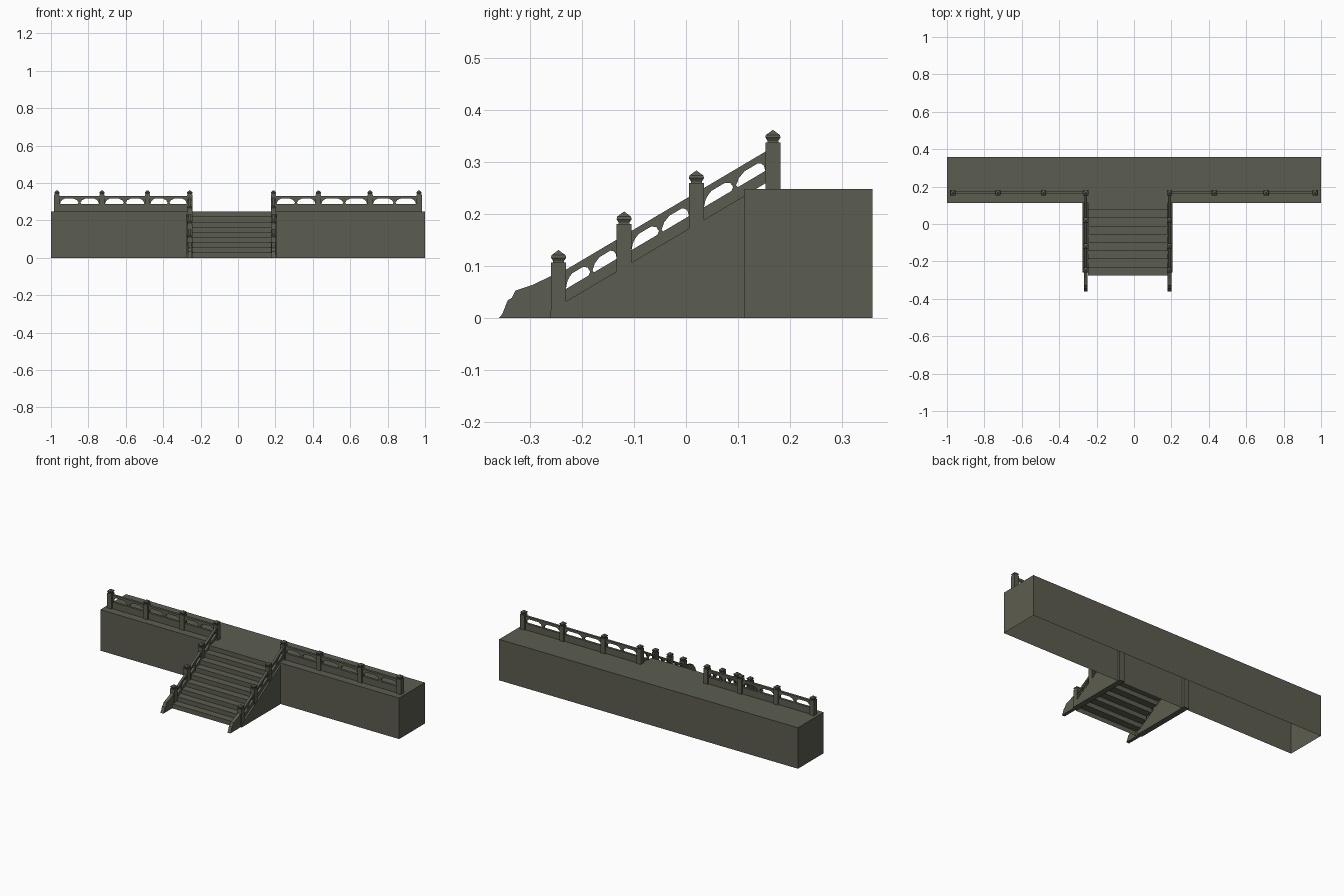
import bpy, bmesh

if "Cube" in bpy.data.objects:
    bpy.data.objects.remove(bpy.data.objects["Cube"])

stone = bpy.data.materials.new("grey_green_stone")
stone.diffuse_color = (0.108, 0.110, 0.080, 1)
stone.use_nodes = True
stone.node_tree.nodes["Principled BSDF"].inputs["Base Color"].default_value = stone.diffuse_color

TOP = 0.248            # terrace level
CX, OFF = -0.034, 0.224  # stair centre and balustrade offset
SIDES = (CX - OFF, CX + OFF)
SLOPE = 0.592
RAIL_Y = 0.167


def finish(bm, name, normals=True):
    if normals:
        bmesh.ops.recalc_face_normals(bm, faces=bm.faces)
    me = bpy.data.meshes.new(name)
    bm.to_mesh(me)
    bm.free()
    me.materials.append(stone)
    ob = bpy.data.objects.new(name, me)
    bpy.context.collection.objects.link(ob)
    return ob


def prism(bm, pts, axis, c, half):
    """Extrude a (s, z) outline; axis is the direction of thickness."""
    def loc(s, z, t):
        return (t, s, z) if axis == 'X' else (s, t, z)
    a = [bm.verts.new(loc(s, z, c - half)) for s, z in pts]
    b = [bm.verts.new(loc(s, z, c + half)) for s, z in pts]
    bm.faces.new(a)
    bm.faces.new(b[::-1])
    n = len(pts)
    for i in range(n):
        j = (i + 1) % n
        bm.faces.new((a[i], b[i], b[j], a[j]))


def stair_top(y):      # top line of sloping handrail
    return 0.096 + SLOPE * (y + 0.226)


def cheek_line(y):
    return stair_top(y) - 0.061


def post(name, x, y, z0f, z0b, top):
    """Square post with flared pyramid cap; base may be cut on the slope."""
    bm = bmesh.new()
    h = 0.0145
    prism(bm, [(y - h, z0f), (y + h, z0b), (y + h, top), (y - h, top)], 'X', x, h)
    rings = []
    for r, z in ((0.0105, 0), (0.0105, 0.003), (0.0145, 0.009), (0.0135, 0.014)):
        rings.append([bm.verts.new((x + sx * r, y + sy * r, top + z))
                      for sx, sy in ((-1, -1), (1, -1), (1, 1), (-1, 1))])
    for lo, hi in zip(rings, rings[1:]):
        for i in range(4):
            j = (i + 1) % 4
            bm.faces.new((lo[i], lo[j], hi[j], hi[i]))
    tip = bm.verts.new((x, y, top + 0.024))
    for i in range(4):
        bm.faces.new((rings[-1][i], rings[-1][(i + 1) % 4], tip))
    finish(bm, name)


def panel(name, a, b, axis, c, line, rail, hole, base):
    """Slab, handrail, corner brackets and central vase between two posts."""
    bm = bmesh.new()
    L, m = b - a, (a + b) / 2
    def add(pts, half):
        prism(bm, [(s, line(s) + dz) for s, dz in pts], axis, c, half)
    add([(a, -base), (b, -base), (b, -hole), (a, -hole)], 0.007)
    add([(a, -rail), (b, -rail), (b, 0), (a, 0)], 0.007)
    h = hole - rail
    k = min(0.14 * L, 0.03)
    for e, d in ((a, 1), (b, -1)):
        add([(e, -hole), (e + d * k * .15, -hole), (e + d * k * .3, -rail - h * .5),
             (e + d * k * .6, -rail - h * .2), (e + d * k, -rail), (e, -rail)], 0.006)
    half_vase = [(k * .35, -hole), (k * .15, -rail - h * .75), (k * .35, -rail - h * .5),
                 (k * .45, -rail - h * .3), (k * 1.1, -rail)]
    add([(m + s, z) for s, z in half_vase] +
        [(m - s, z) for s, z in half_vase[::-1]], 0.006)
    finish(bm, name)


# terrace block, open underneath
bm = bmesh.new()
bmesh.ops.create_cube(bm, size=1)
for v in bm.verts:
    v.co = (v.co.x * 2, 0.235 + v.co.y * 0.246, (v.co.z + 0.5) * TOP)
bmesh.ops.delete(bm, geom=[f for f in bm.faces if f.normal.z < -0.5], context='FACES_ONLY')
finish(bm, "terrace", False)

# stair flight: folded sheet of risers and treads
bm = bmesh.new()
N, y0, run = 9, -0.275, 0.0437
prof = []
for i in range(N):
    y = y0 + i * run
    prof += [(y, i * TOP / N), (y, (i + 1) * TOP / N)]
prof.append((0.114, TOP))
cols = [[bm.verts.new((x, y, z)) for y, z in prof] for x in (SIDES[0] + .012, SIDES[1] - .012)]
for i in range(len(prof) - 1):
    bm.faces.new((cols[0][i], cols[1][i], cols[1][i + 1], cols[0][i + 1]))
finish(bm, "steps", False)

STAIR_Y = (-0.245, -0.119, 0.020, RAIL_Y)
STAIR_TOP = (0.107, 0.181, 0.260, 0.338)
for side, x in zip(("left", "right"), SIDES):
    # triangular cheek wall
    bm = bmesh.new()
    prism(bm, [(-0.26, 0), (0.128, 0), (0.128, cheek_line(0.128)), (-0.26, 0.015)],
          'X', x, 0.017)
    finish(bm, side + "_cheek_wall")
    # scrolled foot stone
    bm = bmesh.new()
    prism(bm, [(-0.36, 0), (-0.353, 0.008), (-0.343, 0.034), (-0.335, 0.039),
               (-0.328, 0.053), (-0.295, 0.064), (-0.257, 0.082), (-0.257, 0)],
          'X', x, 0.010)
    finish(bm, side + "_foot_stone")
    # stair posts and sloping panels
    for i, (y, t) in enumerate(zip(STAIR_Y, STAIR_TOP)):
        f, b = (TOP, TOP) if i == 3 else (cheek_line(y - .0145), cheek_line(y + .0145))
        post(f"{side}_stair_post_{i}", x, y, f, b, t)
    for i in range(3):
        panel(f"{side}_stair_panel_{i}", STAIR_Y[i] + .012, STAIR_Y[i + 1] - .012,
              'X', x, stair_top, 0.014, 0.037, 0.061)

# terrace balustrades
for side, xs in (("left", (-0.968, -0.727, -0.484, SIDES[0])),
                 ("right", (SIDES[1], 0.430, 0.706, 0.968))):
    for i, x in enumerate(xs):
        if x not in SIDES:
            post(f"{side}_terrace_post_{i}", x, RAIL_Y, TOP, TOP, 0.338)
    for i in range(3):
        panel(f"{side}_terrace_panel_{i}", xs[i] + .012, xs[i + 1] - .012,
              'Y', RAIL_Y, lambda s: 0.331, 0.014, 0.043, 0.331 - TOP)
